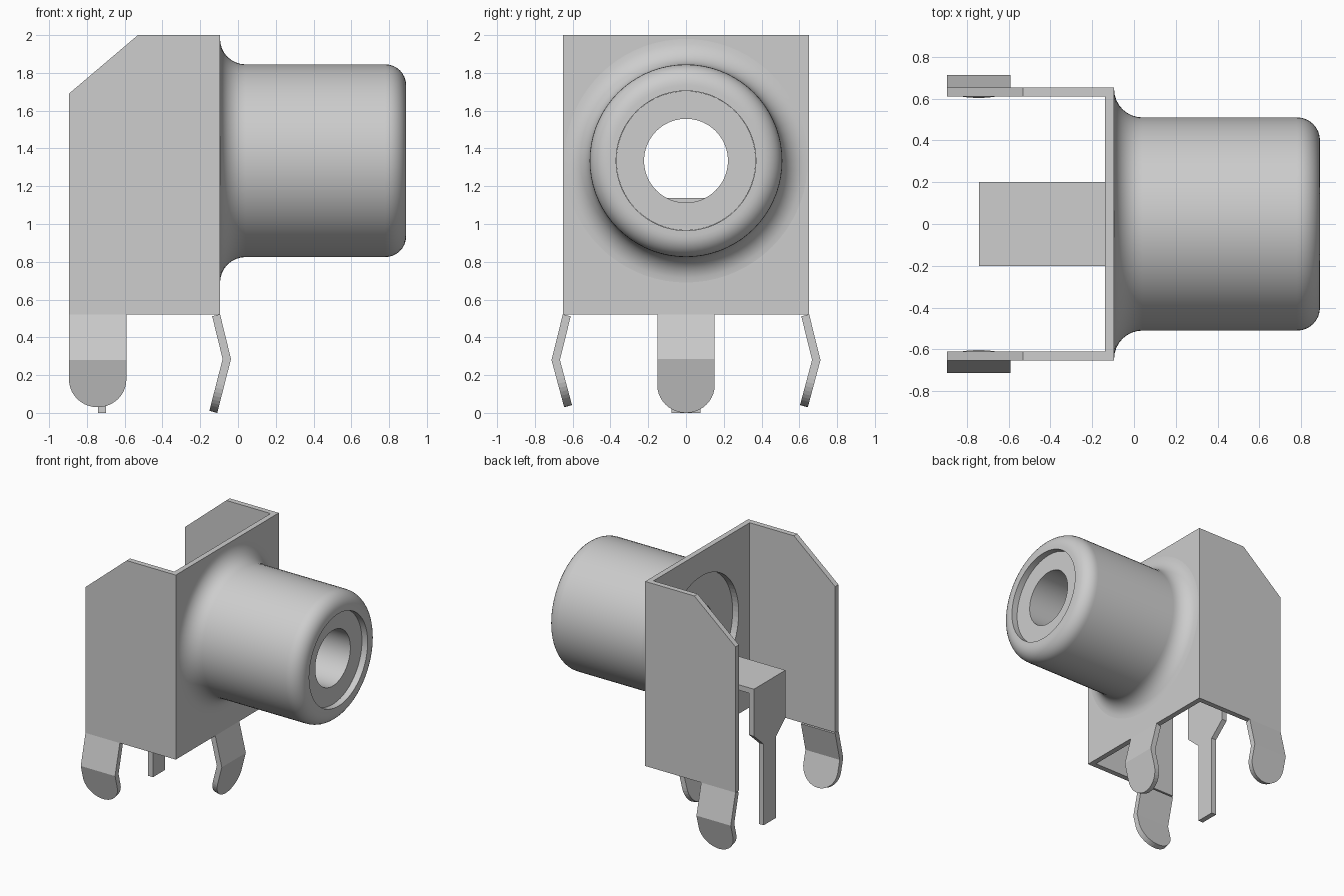
import bpy, bmesh, math
from mathutils import Vector, Matrix

cube = bpy.data.objects.get("Cube")
if cube:
    bpy.data.objects.remove(cube, do_unlink=True)

GREY = (0.61, 0.61, 0.61, 1.0)
metal = bpy.data.materials.new("light grey")
metal.use_nodes = True
metal.diffuse_color = GREY
metal.node_tree.nodes["Principled BSDF"].inputs["Base Color"].default_value = GREY

THICK = 0.043      # sheet thickness
AXIS_Z = 1.335     # height of the barrel axis


def finish(name, bm):
    mesh = bpy.data.meshes.new(name)
    bm.to_mesh(mesh)
    bm.free()
    obj = bpy.data.objects.new(name, mesh)
    bpy.context.collection.objects.link(obj)
    mesh.materials.append(metal)
    return obj


def sheet(name, faces):
    """Folded sheet metal: outer faces, thickened inwards."""
    bm = bmesh.new()
    for pts in faces:
        bm.faces.new([bm.verts.new(p) for p in pts])
    bmesh.ops.remove_doubles(bm, verts=bm.verts, dist=1e-4)
    obj = finish(name, bm)
    solid = obj.modifiers.new("thickness", 'SOLIDIFY')
    solid.thickness = THICK
    solid.offset = -1
    solid.use_even_offset = True
    return obj


def mirror_y(face):
    return [(x, -y, z) for x, y, z in reversed(face)]


def arc(cx, cr, radius, a0, a1, n=8):
    """Arc points, angles in degrees."""
    out = []
    for i in range(n + 1):
        a = math.radians(a0 + (a1 - a0) * i / n)
        out.append((cx + radius * math.cos(a), cr + radius * math.sin(a)))
    return out


def lathe(name, profile, steps=72):
    """Closed (x, radius) profile turned around the barrel axis."""
    bm = bmesh.new()
    verts = [bm.verts.new((x, 0, AXIS_Z + r)) for x, r in profile]
    edges = [bm.edges.new((verts[i - 1], verts[i])) for i in range(len(verts))]
    bmesh.ops.spin(bm, geom=verts + edges, cent=(0, 0, AXIS_Z), axis=(1, 0, 0),
                   angle=math.tau, steps=steps)
    bmesh.ops.remove_doubles(bm, verts=bm.verts, dist=1e-4)
    bmesh.ops.recalc_face_normals(bm, faces=bm.faces)
    obj = finish(name, bm)
    bpy.ops.object.select_all(action='DESELECT')
    obj.select_set(True)
    bpy.context.view_layer.objects.active = obj
    bpy.ops.object.shade_smooth_by_angle(angle=math.radians(30))
    return obj


def leg_faces(top, knee, tip, place, half=0.152):
    """Bent leg with a round end; points are (outward, z), place maps to 3D."""
    t, k, e = Vector(top), Vector(knee), Vector(tip)
    down = (e - k).normalized()
    centre = e - down * half
    upper = [place(u, *p) for u, p in ((-half, k), (half, k), (half, t), (-half, t))]
    lower = [place(half, *k), place(-half, *k)]
    for u, s in arc(0, 0, half, 180, 360, 20):
        lower.append(place(u, *(centre - down * s)))
    return [upper, lower]


# U-shaped bracket with a round opening in the front plate
X0, X1, Y, Z0, Z1 = -0.895, -0.095, 0.652, 0.522, 2.0
side = [(X0, -Y, Z0), (X1, -Y, Z0), (X1, -Y, Z1), (-0.53, -Y, Z1), (X0, -Y, 1.69)]
half_plate = [(X1, 0, Z0), (X1, Y, Z0), (X1, Y, Z1), (X1, 0, Z1)]
half_plate += [(X1, y, z) for y, z in arc(0, AXIS_Z, 0.47, 90, -90, 36)]
sheet("bracket", [side, mirror_y(side), half_plate, mirror_y(half_plate)])

# Mounting legs
sheet("front_leg", leg_faces((X1, Z0), (-0.037, 0.285), (-0.11, 0.0),
                             lambda u, o, z: (o, u, z)))
right = leg_faces((Y, Z0), (0.712, 0.28), (0.645, 0.03),
                  lambda u, o, z: (-0.743 + u, -o, z))
sheet("right_leg", right)
sheet("left_leg", [mirror_y(f) for f in right])

# Barrel shell: flared root, rounded rim, recessed mouth
lathe("barrel",
      [(-0.13, 0.47)]
      + arc(0.04, 0.645, 0.135, 180, 270)
      + arc(0.78, 0.40, 0.11, 90, 0)
      + [(0.89, 0.37), (0.80, 0.37), (0.80, 0.47)])

# Insulator tube inside the barrel
lathe("insulator", [(-0.085, 0.222), (-0.085, 0.469), (0.79, 0.469),
                    (0.79, 0.369), (0.84, 0.369), (0.84, 0.222)])

# Centre contact: flat tongue folded down into a narrow pin
tongue = [(-0.742, -0.2, 1.137), (-0.08, -0.2, 1.137),
          (-0.08, 0.2, 1.137), (-0.742, 0.2, 1.137)]
edge = [(0.2, 1.137), (0.2, 0.76), (0.077, 0.65), (0.077, 0.0)]
pin = [(-0.742, y, z) for y, z in edge] + [(-0.742, -y, z) for y, z in reversed(edge)]
sheet("centre_contact", [tongue, pin])
